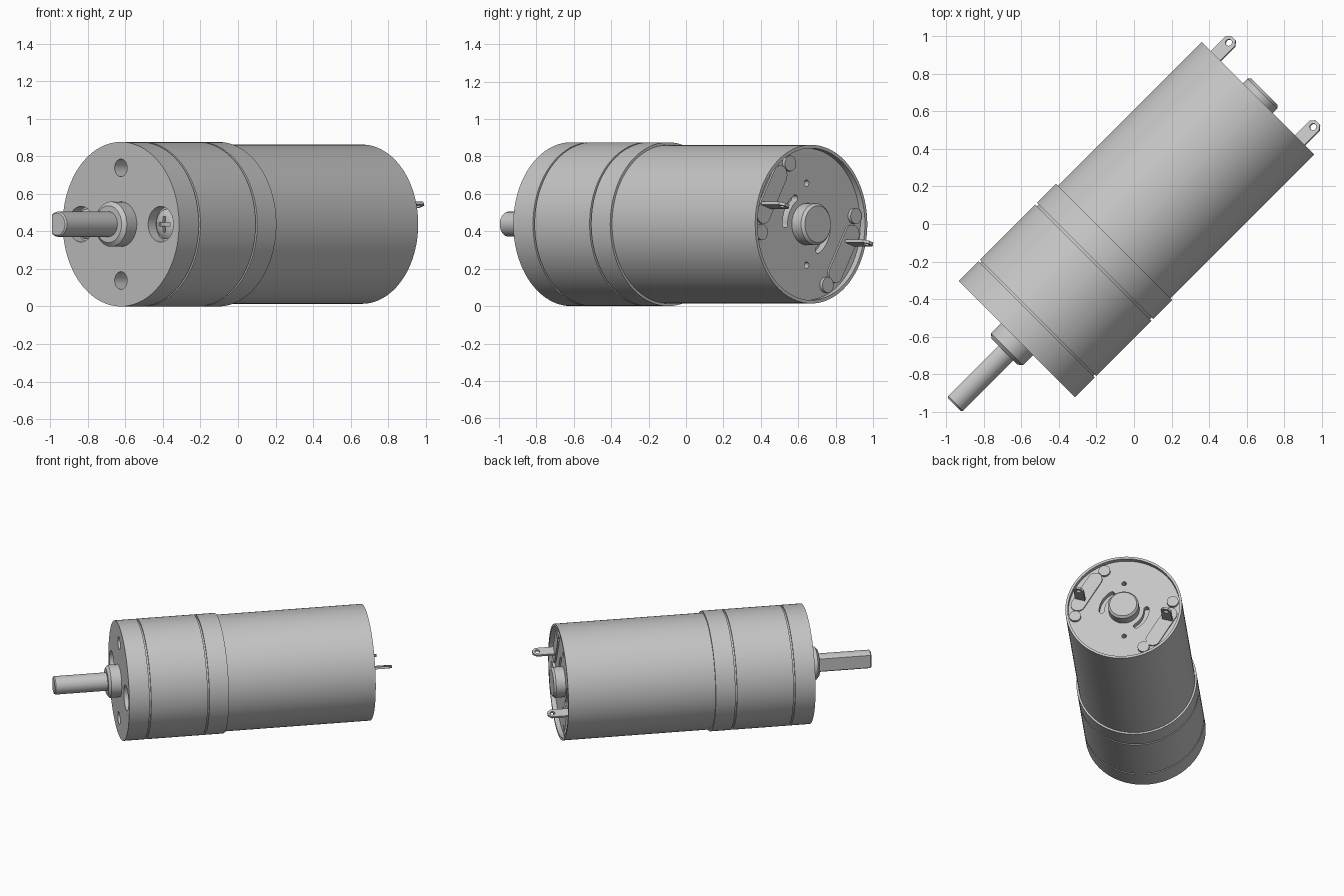
import bpy, bmesh
from math import sin, cos, pi, atan2, radians
from mathutils import Matrix, Vector

cube = bpy.data.objects.get("Cube")
if cube:
    bpy.data.objects.remove(cube, do_unlink=True)

grey = bpy.data.materials.new("steel_grey")
grey.use_nodes = True
tint = (0.56, 0.56, 0.56, 1)
grey.diffuse_color = tint
grey.node_tree.nodes["Principled BSDF"].inputs["Base Color"].default_value = tint

# Motor frame: local z runs along the axis to the rear, local y is up
H = 0.5 ** 0.5
AXIS = Matrix(((-H, 0, H, 0), (H, 0, H, 0), (0, 1, 0, 0.438), (0, 0, 0, 1)))
AXIS = AXIS @ Matrix.Translation((0.007, 0, 0))


def finish(name, bm, mat):
    bmesh.ops.recalc_face_normals(bm, faces=bm.faces)
    mesh = bpy.data.meshes.new(name)
    bm.to_mesh(mesh)
    bm.free()
    mesh.transform(mat)
    mesh.materials.append(grey)
    obj = bpy.data.objects.new(name, mesh)
    bpy.context.collection.objects.link(obj)
    return obj


def lathe(name, profile, at=(0, 0), steps=96):
    """Revolve (radius, axial) points about the local axis."""
    bm = bmesh.new()
    vs = [bm.verts.new((r, 0, s)) for r, s in profile]
    edges = [bm.edges.new(p) for p in zip(vs, vs[1:])]
    bmesh.ops.spin(bm, geom=vs + edges, cent=(0, 0, 0), axis=(0, 0, 1),
                   angle=2 * pi, steps=steps, use_duplicate=False)
    bmesh.ops.remove_doubles(bm, verts=bm.verts, dist=1e-5)
    return finish(name, bm, AXIS @ Matrix.Translation((*at, 0)))


def prism(name, outline, z0, z1, mat=AXIS, chamfer=0):
    """Extrude a 2D outline from z0 to z1, optionally chamfering the z0 end."""
    bm = bmesh.new()
    face = bm.faces.new([bm.verts.new((x, y, z0)) for x, y in outline])
    top = bmesh.ops.extrude_face_region(bm, geom=[face])["geom"]
    for v in top:
        if isinstance(v, bmesh.types.BMVert):
            v.co.z = z1
    if not any(f.is_valid and all(v.co.z == bm.verts[:][0].co.z for v in f.verts) for f in bm.faces):
        bm.faces.new(bm.verts[:len(outline)])
    if chamfer:
        rim = [e for e in bm.edges if all(abs(v.co.z - z0) < 1e-5 for v in e.verts)]
        bmesh.ops.bevel(bm, geom=rim, offset=chamfer, segments=1, affect='EDGES')
    return finish(name, bm, mat)


def arc(cx, cy, r, a0, a1, n=16):
    return [(cx + r * cos(a0 + (a1 - a0) * i / n), cy + r * sin(a0 + (a1 - a0) * i / n))
            for i in range(n + 1)]


def disc(x, y, r, n=32):
    return arc(x, y, r, 0, 2 * pi, n)[:-1]


def capsule(p, q, r):
    a = atan2(q[1] - p[1], q[0] - p[0])
    return arc(*q, r, a - pi / 2, a + pi / 2) + arc(*p, r, a + pi / 2, a + 3 * pi / 2)


def cut(obj, cutters):
    for c in cutters:
        c.hide_render = True
        mod = obj.modifiers.new("cut", 'BOOLEAN')
        mod.operation, mod.solver, mod.object = 'DIFFERENCE', 'EXACT', c
        bpy.context.view_layer.objects.active = obj
        bpy.ops.object.modifier_apply(modifier=mod.name)
        bpy.data.objects.remove(c, do_unlink=True)


FRONT, STEP, REAR, FLOOR = -0.875, -0.142, 0.94, 0.905
R, GROOVE = 0.438, 0.426

# Gearbox housing with two grooves
profile = [(0, FRONT), (R, FRONT)]
for g in (-0.72, -0.292):
    profile += [(R, g - 0.006), (GROOVE, g - 0.006), (GROOVE, g + 0.006), (R, g + 0.006)]
gearbox = lathe("gearbox_housing", profile + [(R, STEP), (0, STEP)])

# Mounting holes and screw wells in the front face
wells = [prism("hole_cutter", disc(0, y, 0.047), FRONT - 0.05, FRONT + 0.14) for y in (-0.3, 0.3)]
wells += [prism("well_cutter", disc(x, 0, 0.095), FRONT - 0.05, FRONT + 0.06) for x in (-0.3, 0.3)]
cut(gearbox, wells)

# Cross-head screws sitting in the wells
for side, x in (("right", 0.3), ("left", -0.3)):
    screw = lathe(side + "_screw", [(0, -0.852), (0.04, -0.848), (0.066, -0.84), (0.08, -0.83),
                                    (0.08, -0.805), (0, -0.805)], (x, 0), 40)
    w, k = 0.01, 0.042
    bars = [prism("slot_cutter", [(x - a, -b), (x + a, -b), (x + a, b), (x - a, b)], -0.87, -0.832)
            for a, b in ((w, k), (k, w))]
    cut(screw, bars)

# Front bearing boss
lathe("shaft_boss", [(0, -0.968), (0.098, -0.968), (0.12, -0.95), (0.12, -0.86), (0, -0.86)], steps=64)

# Output shaft with a flat along one side
flat = radians(47)
prism("output_shaft", arc(0, 0, 0.067, flat, 2 * pi - flat, 40), -1.356, -0.9, chamfer=0.008)

# Motor can with a raised rim around the rear plate
can = lathe("motor_can", [(0, -0.2), (0.424, -0.2), (0.424, REAR), (0.406, REAR),
                          (0.406, FLOOR), (0, FLOOR)])

# Vent arcs and small holes in the rear plate
vents = [prism("hole_cutter", disc(0, y, 0.017, 20), 0.84, 0.95) for y in (-0.219, 0.219)]
for turn in (0, pi):
    a0, a1, r, w = turn + radians(122), turn + radians(180), 0.163, 0.019
    ends = [(r * cos(a), r * sin(a)) for a in (a0, a1)]
    shape = (arc(0, 0, r + w, a0, a1) + arc(*ends[1], w, a1, a1 + pi, 8)[1:-1]
             + arc(0, 0, r - w, a1, a0) + arc(*ends[0], w, a0 + pi, a0 + 2 * pi, 8)[1:-1])
    vents.append(prism("vent_cutter", shape, 0.86, 0.95))
cut(can, vents)

# Rear bearing hub
lathe("rear_hub", [(0, 0.88), (0.112, 0.88), (0.112, 0.975), (0.098, 0.99), (0, 0.99)], steps=64)

# Rear fittings, repeated half a turn apart
for side, k in (("left", 1), ("right", -1)):
    for i, (x, y) in enumerate(((-0.142, 0.325), (-0.355, -0.043))):
        prism(f"{side}_rivet_{i + 1}", disc(k * x, k * y, 0.042), 0.89, 0.925)
    prism(side + "_brush_cover", capsule((-k * 0.21, k * 0.262), (-k * 0.335, k * 0.055), 0.052),
          0.89, 0.917)
    # Solder tab: flat plate standing radially, with a hole near its tip
    out = Vector((-k * 0.953, k * 0.303, 0))
    along = Vector((0, 0, 1))
    place = Matrix((out, along, out.cross(along))).transposed().to_4x4()
    place = AXIS @ Matrix.Translation(out * 0.333) @ place
    tab = prism(side + "_terminal", [(-0.038, 0.89), (0.038, 0.89), (0.038, 1.05), (0.016, 1.075),
                                     (-0.016, 1.075), (-0.038, 1.05)], -0.008, 0.008, place)
    cut(tab, [prism("tab_cutter", disc(0, 1.04, 0.018, 20), -0.03, 0.03, place)])

# Smooth round walls, keep edges sharp
bpy.ops.object.select_all(action='DESELECT')
for obj in bpy.context.collection.objects:
    if obj.type == 'MESH' and grey.name in obj.data.materials:
        obj.select_set(True)
        bpy.context.view_layer.objects.active = obj
bpy.ops.object.shade_smooth_by_angle(angle=radians(28))
